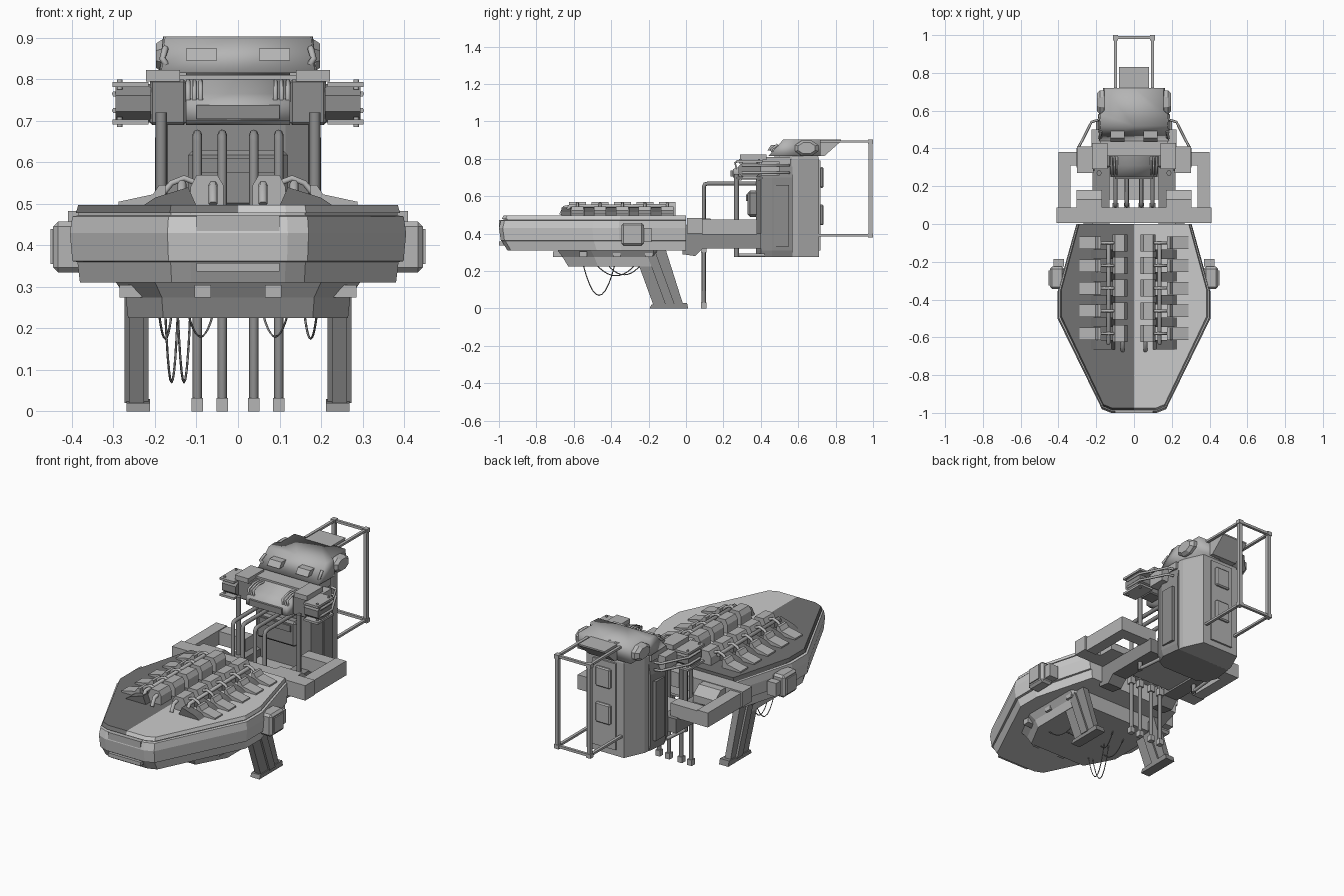
import bpy, bmesh, math

if "Cube" in bpy.data.objects:
    bpy.data.objects.remove(bpy.data.objects["Cube"])


def grey(name, v):
    m = bpy.data.materials.new(name)
    m.diffuse_color = (v, v, v, 1)
    m.use_nodes = True
    m.node_tree.nodes["Principled BSDF"].inputs["Base Color"].default_value = m.diffuse_color
    return m


MID, DARK, DEEP = grey("mid_grey", .46), grey("dark_grey", .27), grey("deep_grey", .17)


def make(name, rings, mirror=False, mat=MID, smooth=False):
    """Closed solid lofted through rings of 3D points; smooth parts get a centre seam and soft normals."""
    bm = bmesh.new()
    for s in ((1, -1) if mirror else (1,)):
        vs = [[bm.verts.new((p[0] * s, p[1], p[2])) for p in r] for r in rings]
        n = len(rings[0])
        for a, b in zip(vs, vs[1:]):
            for i in range(n):
                bm.faces.new((a[i], a[(i + 1) % n], b[(i + 1) % n], b[i]))
        bm.faces.new(vs[0])
        bm.faces.new(vs[-1])
    bmesh.ops.recalc_face_normals(bm, faces=bm.faces)
    if smooth:
        bmesh.ops.bisect_plane(bm, geom=bm.verts[:] + bm.edges[:] + bm.faces[:],
                               plane_co=(0, 0, 0), plane_no=(1, 0, 0))
        for f in bm.faces:
            f.smooth = True
    me = bpy.data.meshes.new(name)
    bm.to_mesh(me)
    bm.free()
    me.materials.append(mat)
    ob = bpy.data.objects.new(name, me)
    bpy.context.collection.objects.link(ob)
    return ob


def box(name, x, y, z, mirror=False, bevel=0, mat=MID, smooth=False):
    ring = lambda h: [(x[0], y[0], h), (x[1], y[0], h), (x[1], y[1], h), (x[0], y[1], h)]
    ob = make(name, [ring(z[0]), ring(z[1])], mirror, mat, smooth)
    if bevel:
        m = ob.modifiers.new("Bevel", 'BEVEL')
        m.width, m.segments = bevel, 1
    return ob


def side_prism(name, pts, x, mirror=False, mat=MID, smooth=False):      # (y, z) profile along x
    return make(name, [[(h, a, b) for a, b in pts] for h in x], mirror, mat, smooth)


def front_prism(name, pts, y, mirror=False, mat=MID):                   # (x, z) profile along y
    return make(name, [[(a, h, b) for a, b in pts] for h in y], mirror, mat)


def plan_loft(name, half, levels, cy, mat=MID, smooth=False):
    """Symmetric plan outline; levels = (z, x scale, y scale about cy)."""
    pts = half + [(-x, y) for x, y in reversed(half)]
    return make(name, [[(x * sx, cy + (y - cy) * sy, z) for x, y in pts] for z, sx, sy in levels], False, mat, smooth)


def tube(name, pts, r, mirror=False, res=1, mat=MID):
    cu = bpy.data.curves.new(name, 'CURVE')
    cu.dimensions = '3D'
    cu.bevel_depth, cu.bevel_resolution, cu.use_fill_caps = r, res, True
    cu.materials.append(mat)
    for s in ((1, -1) if mirror else (1,)):
        sp = cu.splines.new('POLY')
        sp.points.add(len(pts) - 1)
        for p, q in zip(sp.points, pts):
            p.co = (q[0] * s, q[1], q[2], 1)
    ob = bpy.data.objects.new(name, cu)
    bpy.context.collection.objects.link(ob)
    return ob


# main hull: stepped shell with a two-tone deck slab
hull = [(0.305, 0.0), (0.405, -0.36), (0.405, -0.50), (0.17, -0.98), (0.12, -1.0)]
plan_loft("hull", hull, [(0.31, .94, .955), (0.36, .955, .985), (0.362, .985, .99), (0.43, 1, 1),
                         (0.47, .985, .99), (0.472, .95, .975), (0.478, .95, .975)], 0, grey("hull_grey", .55))
for s, mat in ((1, grey("light_grey", .58)), (-1, DEEP)):
    half = [(0, 0)] + hull + [(0, -1.0)]
    make("deck_half", [[(s * x * k, y * j, z) for x, y in half]
                       for z, k, j in ((.478, .965, .985), (.497, .95, .975))], False, mat)
box("nose_upper_lip", (-.10, .10), (-1.0, -.95), (.435, .472))
box("nose_lower_lip", (-.10, .10), (-1.0, -.95), (.337, .358))

# keel below the hull
keel = [(0.20, -0.13), (0.265, -0.17), (0.265, -0.47), (0.18, -0.63)]
plan_loft("keel", keel, [(0.225, 1, 1), (0.275, 1.02, 1.06), (0.315, 1.12, 1.12)], -0.13)
for y in (-.55, -.37, -.20):
    box("keel_light", (.22, .285), (y - .02, y + .02), (.275, .305), True)
box("keel_front_block", (.065, .105), (-.71, -.62), (.275, .305), True)

# deck modules in five mirrored rows
for i in range(5):
    y = -.10 - .12 * i
    front_prism("deck_wedge", [(.288, .495), (.288, .505), (.205, .523), (.19, .545), (.175, .545), (.175, .495)],
                (y - .033, y + .033), True)
    front_prism("deck_link", [(.23, .495), (.20, .515), (.12, .54), (.10, .495)], (y - .085, y - .035), True, DEEP)
    front_prism("deck_core", [(.035, .495), (.035, .545), (.05, .570), (.10, .570), (.115, .54), (.115, .495)],
                (y - .045, y + .045), True)
    tube("deck_hose", [(.10, y, .55), (.13, y, .562), (.16, y, .55), (.185, y, .52)], .008, True)
tube("deck_pipe", [(.135, -.09, .548), (.135, -.62, .548), (.135, -.65, .50)], .011, True)
tube("deck_cable", [(.06, -.60, .55), (.06, -.65, .54), (.06, -.67, .50)], .011, True)

# side thruster pods
box("side_pod", (.37, .445), (-.345, -.225), (.335, .458), True, .012)
box("side_pod_cap", (.44, .452), (-.325, -.245), (.355, .44), True)
box("side_pod_bracket", (.37, .425), (-.225, -.185), (.355, .43), True)

# landing legs
side_prism("leg", [(-.285, .32), (-.11, .32), (-.015, .02), (-.175, .02)], (.226, .262), True, DARK)
side_prism("leg_rib", [(-.22, .32), (-.17, .32), (-.06, .02), (-.11, .02)], (.215, .273), True, DARK)
side_prism("leg_foot", [(-.195, 0), (.012, 0), (.005, .03), (-.185, .02)], (.212, .268), True, DARK)

# hanging cables
def hang(x0, x1, y0, y1, low):
    pts = []
    for k in range(11):
        t = k / 10
        pts.append((x0 + (x1 - x0) * t, y0 + (y1 - y0) * t, .235 - (.235 - low) * 4 * t * (1 - t)))
    return pts
for x in (-.175, -.145):
    tube("long_cable", hang(x, x + .03, -.55, -.38, .07), .0028, False, 0, DARK)
tube("short_cable", hang(.19, .16, -.48, -.27, .175), .0028, True, 0, DARK)
tube("short_cable", hang(.12, .06, -.42, -.24, .18), .0028, True, 0, DARK)

# rear U-shaped frame joining hull and tower
box("frame_crossbar", (-.41, .41), (.005, .088), (.40, .483))
box("frame_arm", (.335, .40), (.085, .38), (.395, .475), True)
box("frame_rear_tie", (.17, .40), (.31, .38), (.395, .47), True)
side_prism("hull_coupling", [(-.02, .46), (-.02, .29), (.05, .28), (.09, .32), (.40, .32), (.40, .40), (.09, .40)],
           (.13, .22), True, DARK)
side_prism("coupling_block", [(.085, .40), (.085, .48), (.13, .48), (.18, .44), (.18, .40)], (.17, .305), True)
box("coupling_plate", (-.15, .15), (.13, .40), (.33, .36))

# four tall drain pipes bending back into the tower
for x in (.038, .098):
    tube("tall_pipe", [(x, .095, .02), (x, .095, .65), (x, .102, .664), (x, .118, .668), (x, .42, .668)],
         .011, True, 2, DARK)
    box("pipe_foot", (x - .014, x + .014), (.08, .11), (0, .032), True)
    box("pipe_collar", (x - .015, x + .015), (.08, .11), (.30, .34), True)
tube("side_post", [(.185, .27, .275), (.185, .27, .72)], .014, True, 1, DARK)
tube("side_post_foot", [(.185, .27, .285), (.17, .42, .285)], .01, True)

# tower column
tower = [(0.115, 0.375), (0.17, 0.40), (0.195, 0.46), (0.18, 0.57)]
plan_loft("tower_column", tower, [(.275, .95, 1), (.31, 1, 1), (.70, 1, 1), (.80, .9, 1)], .57, DARK)
back = [(0.17, 0.565), (0.165, 0.60), (0.115, 0.71)]
plan_loft("tower_back", back, [(.275, 1, 1), (.80, 1, 1), (.83, .95, .95)], .565)
box("tower_spine", (-.07, .07), (.70, .72), (.31, .79))
for z in (.50, .70):
    box("back_hatch", (-.045, .045), (.715, .735), (z - .055, z + .055), bevel=.006)
box("front_machine", (-.12, .12), (.33, .39), (.49, .63), bevel=.012, mat=DARK)
box("front_machine_band", (-.095, .095), (.322, .34), (.575, .61), mat=DARK)
for x in (.135, .165):
    tube("column_rib", [(x, .40 + (x - .135), .30), (x, .40 + (x - .135), .70)], .014, True)
box("column_panel", (.17, .20), (.47, .55), (.33, .66), True, mat=DARK)

# cabin in front of the tower top
side_prism("cabin", [(.25, .70), (.25, .745), (.31, .765), (.36, .80), (.56, .82), (.56, .69), (.30, .69)],
           (-.125, .125), smooth=True)
box("cabin_band", (-.10, .10), (.238, .26), (.705, .738), mat=DARK)
box("cabin_upper", (-.18, .18), (.36, .56), (.77, .81))
box("shoulder", (.125, .212), (.30, .385), (.69, .80), True, .006, DARK)
box("shoulder_cap", (.14, .222), (.29, .43), (.795, .822), True)
for x in (.09, .105, .12):
    tube("cabin_hose", [(x, .27, .745), (x, .262, .78), (x, .31, .795), (x, .42, .79)], .006, True)

# side pods with end plates and railing
octa = [(.065 * math.cos(math.radians(22.5 + 45 * k)) + .34, .05 * math.sin(math.radians(22.5 + 45 * k)) + .742)
        for k in range(8)]
side_prism("side_turret", octa, (.21, .295), True, DARK)
for z in (.697, .787):
    box("turret_plate", (.215, .302), (.27, .41), (z - .006, z + .006), True)
    for y in (.29, .39):
        tube("turret_bolt", [(.285, y, z - .012), (.285, y, z + .012)], .007, True)
for z in (.725, .765):
    tube("turret_rail", [(.19, .55, z), (.225, .54, z), (.27, .45, z), (.297, .40, z), (.297, .30, z)], .007, True)
box("turret_mount", (.16, .225), (.40, .50), (.71, .785), True)

# head with windows
head = [(-.185, .44, .815), (.185, .44, .815), (.19, .58, .815), (.165, .60, .815),
        (.165, .72, .815), (-.165, .72, .815), (-.165, .60, .815), (-.19, .58, .815)]
top = [(x * .95, y if y > .5 else .52, .903) for x, y, z in head]
make("head", [head, top], smooth=True)
side_prism("head_window", [(.435, .845), (.475, .845), (.50, .874), (.455, .874)], (.05, .125), True)
ear = [(.062 * math.cos(math.radians(22.5 + 45 * k)) + .645, .04 * math.sin(math.radians(22.5 + 45 * k)) + .857)
       for k in range(8)]
make("head_ear", [[(x, .645 + (y - .645) * s, .857 + (z - .857) * s) for y, z in ear]
                  for x, s in ((.14, 1.1), (.18, 1.1), (.197, .8))], True)
tube("head_hose", [(.17, .47, .83), (.182, .455, .85), (.175, .49, .875)], .008, True)
side_prism("head_tail", [(.70, .815), (.74, .815), (.83, .895), (.83, .903), (.70, .903)], (-.08, .08))

# rear antenna frame
box("antenna_post", (.088, .108), (.977, .997), (.388, .90), True)
for z in (.392, .892):
    box("antenna_cross", (-.10, .10), (.98, .995), (z - .007, z + .007))
    box("antenna_arm", (.09, .106), (.66, .985), (z - .006, z + .006), True)
    box("antenna_joint", (.084, .112), (.972, 1.0), (z - .012, z + .01), True)
